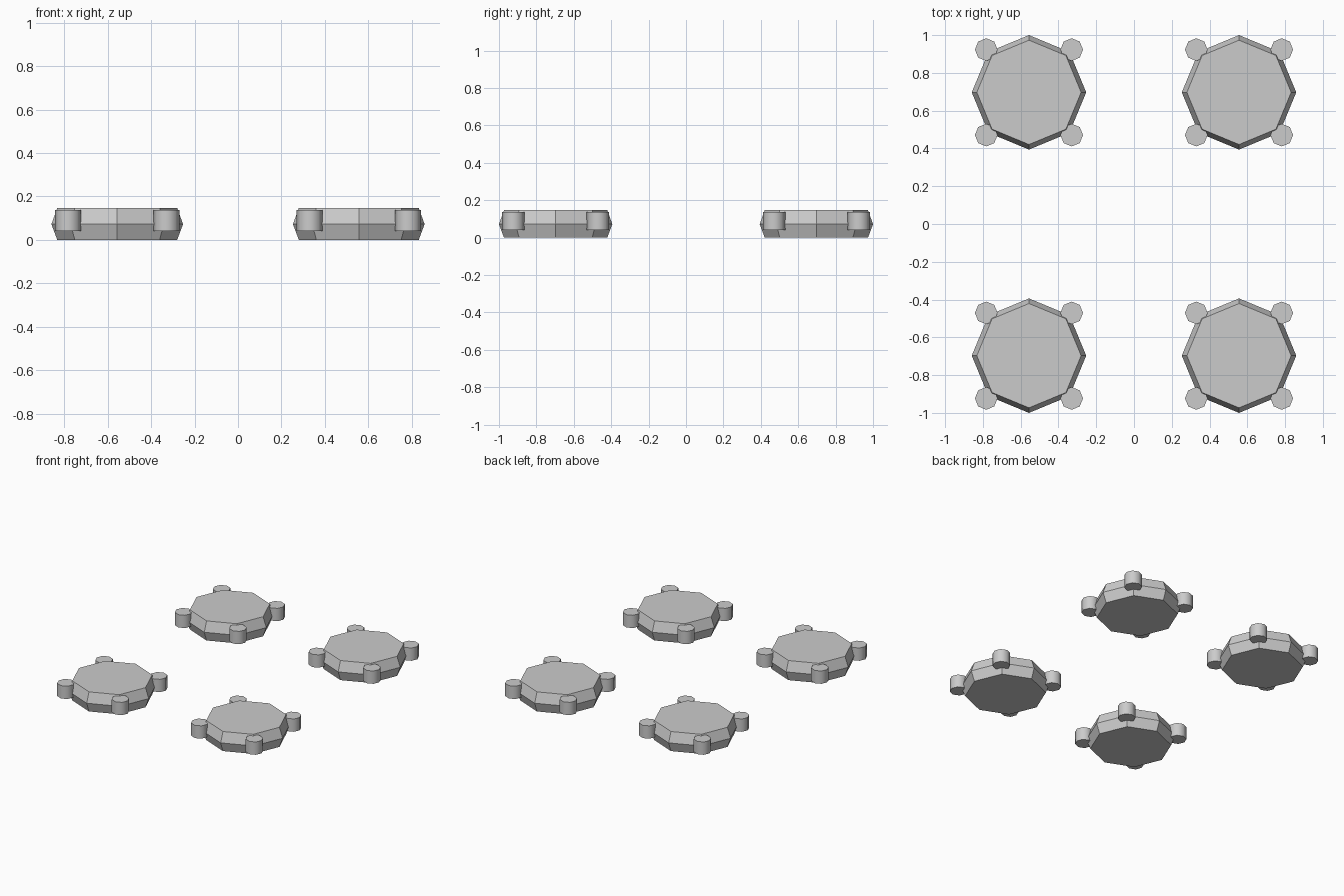
import bpy, bmesh, math

if "Cube" in bpy.data.objects:
    bpy.data.objects.remove(bpy.data.objects["Cube"])

grey = bpy.data.materials.new("mid_grey")
grey.diffuse_color = (0.6, 0.6, 0.6, 1)
grey.use_nodes = True
grey.node_tree.nodes["Principled BSDF"].inputs["Base Color"].default_value = grey.diffuse_color


def lathe(name, rings, center, smooth=False, sides=8):
    """Closed eight-sided solid from (radius, z) rings."""
    bm = bmesh.new()
    loops = []
    for r, z in rings:
        loops.append([bm.verts.new((r * math.cos(2 * math.pi * i / sides),
                                    r * math.sin(2 * math.pi * i / sides), z))
                      for i in range(sides)])
    for a, b in zip(loops, loops[1:]):
        for i in range(sides):
            j = (i + 1) % sides
            bm.faces.new((a[i], a[j], b[j], b[i])).smooth = smooth
    bm.faces.new(loops[0][::-1])
    bm.faces.new(loops[-1])
    # keep the cap rims sharp
    for e in bm.edges:
        if any(len(f.verts) == sides for f in e.link_faces):
            e.smooth = False
    me = bpy.data.meshes.new(name)
    bm.to_mesh(me)
    bm.free()
    me.materials.append(grey)
    ob = bpy.data.objects.new(name, me)
    ob.location = (*center, 0)
    bpy.context.collection.objects.link(ob)


for sx, side in ((-1, "left"), (1, "right")):
    for sy, end in ((-1, "front"), (1, "back")):
        cx, cy = sx * 0.556, sy * 0.697
        # octagonal pad, widest at mid height
        lathe(f"{end}_{side}_pad", [(0.276, 0), (0.303, 0.072), (0.276, 0.147)], (cx, cy))
        # four small posts around the pad
        for k in range(4):
            a = math.radians(45 + 90 * k)
            lathe(f"{end}_{side}_post_{k + 1}", [(0.06, 0.041), (0.06, 0.137)],
                  (cx + 0.32 * math.cos(a), cy + 0.32 * math.sin(a)), smooth=True)
